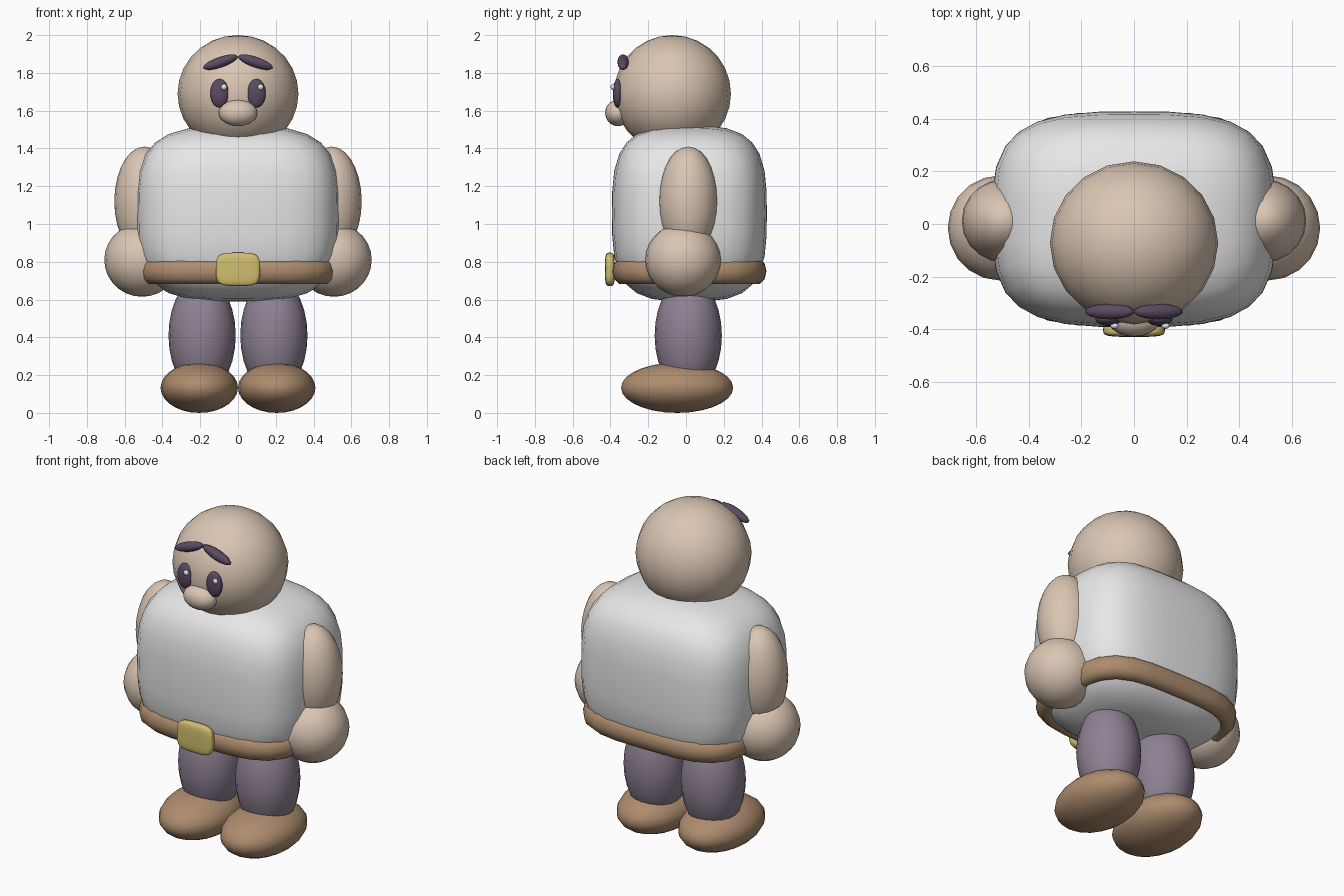
import bpy, bmesh
from math import sin, cos, pi, radians
from mathutils import Vector

if "Cube" in bpy.data.objects:
    bpy.data.objects.remove(bpy.data.objects["Cube"], do_unlink=True)


def material(name, rgb):
    m = bpy.data.materials.new(name)
    m.use_nodes = True
    m.diffuse_color = (*rgb, 1)
    m.node_tree.nodes["Principled BSDF"].inputs["Base Color"].default_value = (*rgb, 1)
    return m


SKIN = material("skin", (0.70, 0.56, 0.45))
SHIRT = material("shirt white", (0.80, 0.80, 0.80))
LEATHER = material("leather brown", (0.42, 0.265, 0.155))
TROUSER = material("trouser mauve", (0.27, 0.22, 0.29))
DARK = material("dark violet", (0.10, 0.07, 0.12))
GOLD = material("buckle gold", (0.64, 0.52, 0.16))
GLINT = material("eye glint", (0.90, 0.90, 0.90))


def finish(name, bm, mat, loc):
    mesh = bpy.data.meshes.new(name)
    bmesh.ops.recalc_face_normals(bm, faces=bm.faces)
    bm.to_mesh(mesh)
    bm.free()
    mesh.materials.append(mat)
    for p in mesh.polygons:
        p.use_smooth = True
    obj = bpy.data.objects.new(name, mesh)
    obj.location = loc
    bpy.context.collection.objects.link(obj)
    return obj


def ellipsoid(name, mat, loc, radii, tilt=0, segments=20):
    bm = bmesh.new()
    bmesh.ops.create_uvsphere(bm, u_segments=segments, v_segments=segments * 7 // 10, radius=1)
    bmesh.ops.scale(bm, vec=radii, verts=bm.verts)
    obj = finish(name, bm, mat, loc)
    obj.rotation_euler.y = radians(tilt)
    return obj


def rounded_box(name, mat, loc, radii, power, cuts):
    """Subdivided cube pulled onto a superellipsoid."""
    bm = bmesh.new()
    bmesh.ops.create_cube(bm, size=2)
    bmesh.ops.subdivide_edges(bm, edges=bm.edges[:], cuts=cuts, use_grid_fill=True)
    for v in bm.verts:
        norm = sum(abs(c) ** power for c in v.co) ** (1 / power)
        v.co = Vector(c / norm * r for c, r in zip(v.co, radii))
    return finish(name, bm, mat, loc)


def band(name, mat, loc, rx, ry, thick, height, power, around=32, section=10):
    """Closed band with an oval section following a rounded rectangle."""
    bm = bmesh.new()
    rings = []
    for i in range(around):
        a = 2 * pi * i / around
        c, s = cos(a), sin(a)
        k = (abs(c) ** power + abs(s) ** power) ** (-1 / power)
        ring = []
        for j in range(section):
            b = 2 * pi * j / section
            out = thick * cos(b)
            ring.append(bm.verts.new((c * k * (rx + out), s * k * (ry + out), height * sin(b))))
        rings.append(ring)
    for i in range(around):
        r, q = rings[i], rings[(i + 1) % around]
        for j in range(section):
            n = (j + 1) % section
            bm.faces.new((r[j], q[j], q[n], r[n]))
    return finish(name, bm, mat, loc)


# Trunk, belt and head
rounded_box("shirt_torso", SHIRT, (0, 0.018, 1.055), (0.54, 0.41, 0.465), 3.3, 7)
band("belt", LEATHER, (0, 0.018, 0.75), 0.472, 0.358, 0.05, 0.07, 3.6)
rounded_box("belt_buckle", GOLD, (0, -0.403, 0.76), (0.117, 0.026, 0.088), 4, 7)
ellipsoid("head", SKIN, (0, -0.072, 1.69), (0.32, 0.31, 0.31))
ellipsoid("nose", SKIN, (0, -0.36, 1.588), (0.102, 0.068, 0.07))

# Paired limbs and facial features
for side, label in ((1, "left"), (-1, "right")):
    ellipsoid(label + "_arm", SKIN, (side * 0.495, 0.012, 1.12), (0.16, 0.158, 0.29))
    ellipsoid(label + "_hand", SKIN, (side * 0.508, -0.015, 0.81), (0.2, 0.2, 0.195))
    ellipsoid(label + "_leg", TROUSER, (side * 0.19, 0.012, 0.41), (0.178, 0.178, 0.31))
    ellipsoid(label + "_shoe", LEATHER, (side * 0.205, -0.047, 0.133), (0.205, 0.297, 0.133))
    ellipsoid(label + "_eye", DARK, (side * 0.097, -0.362, 1.692), (0.05, 0.026, 0.076), 0, 16)
    ellipsoid(label + "_eye_glint", GLINT, (side * 0.097 + 0.023, -0.387, 1.725),
              (0.016, 0.012, 0.016), 0, 10)
    ellipsoid(label + "_eyebrow", DARK, (side * 0.093, -0.333, 1.857),
              (0.099, 0.03, 0.028), side * 19, 14)
